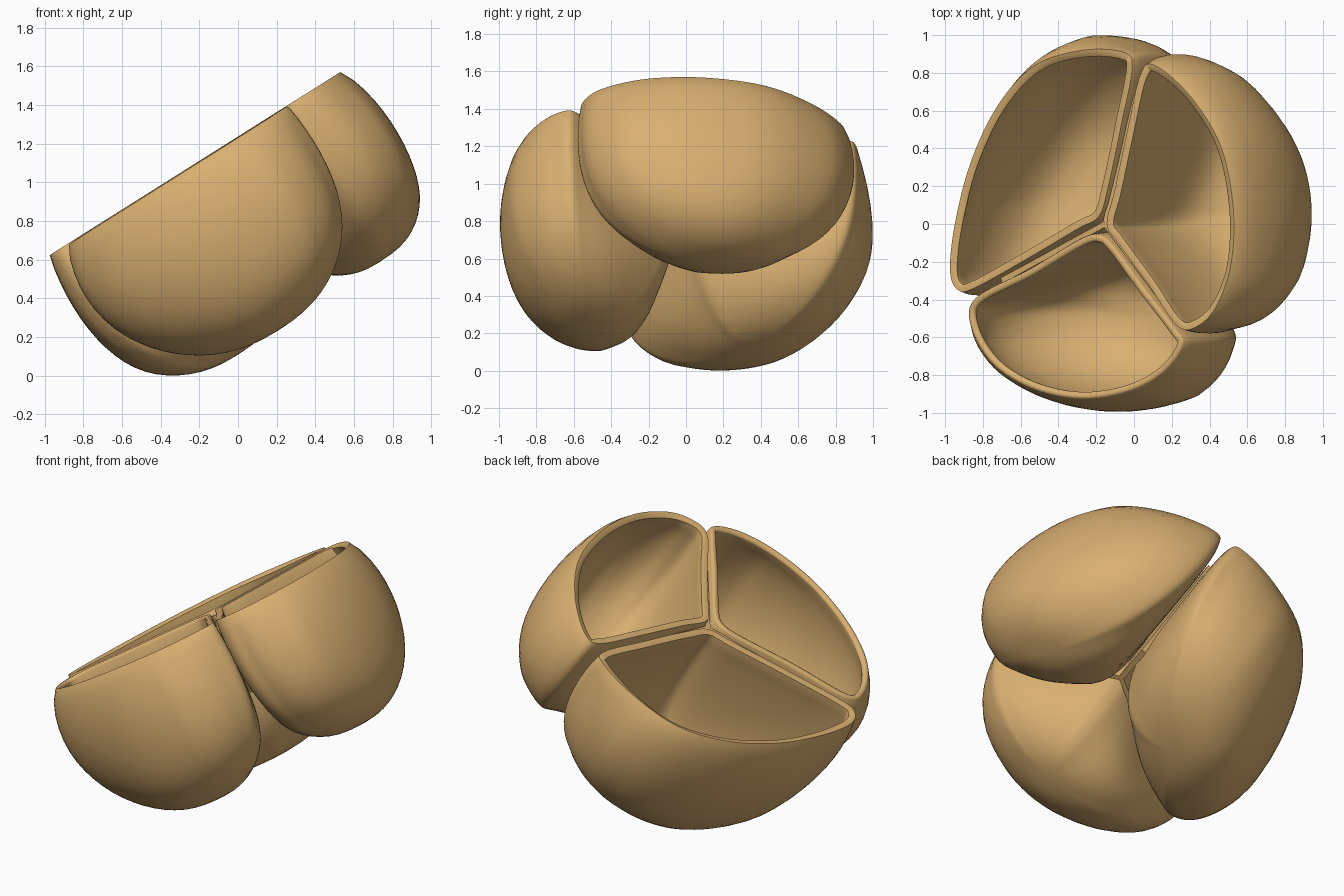
import bpy, bmesh
from math import sin, pi, radians
from mathutils import Vector, Matrix

cube = bpy.data.objects.get("Cube")
if cube:
    bpy.data.objects.remove(cube, do_unlink=True)

# Single husk colour
husk = bpy.data.materials.new("tan_husk")
husk.use_nodes = True
colour = (0.69, 0.43, 0.165, 1)
husk.diffuse_color = colour
husk.node_tree.nodes["Principled BSDF"].inputs["Base Color"].default_value = colour

# The open face is tilted; every part is built flat in this frame
FRAME = Matrix.Translation((-0.17, 0, 1.13)) @ Matrix.Rotation(radians(-32.2), 4, 'Y')
LEVELS = 20
STEPS = 6


def finish(name, bm):
    bmesh.ops.recalc_face_normals(bm, faces=bm.faces)
    mesh = bpy.data.meshes.new(name)
    bm.transform(FRAME)
    bm.to_mesh(mesh)
    bm.free()
    mesh.materials.append(husk)
    obj = bpy.data.objects.new(name, mesh)
    bpy.context.collection.objects.link(obj)
    return obj


def smooth_loop(points):
    """Closed spline through the outline points."""
    pts = [Vector(p) for p in points]
    n = len(pts)
    loop = []
    for i in range(n):
        a, b, c, d = (pts[(i + k) % n] for k in (-1, 0, 1, 2))
        for s in range(STEPS):
            t = s / STEPS
            loop.append(b + (c - a) * t / 2 + (a * 2 - b * 5 + c * 4 - d) * t * t / 2
                        + (b * 3 - a - c * 3 + d) * t ** 3 / 2)
    return loop


def soft_min(a, b):
    return (a ** -8 + b ** -8) ** (-1 / 8)


def make_lobe(name, outline, centre, half_depth, half_width, depth, lean):
    """Egg-shaped cup whose inner sides are pressed flat against its neighbours."""
    centre = Vector(centre)
    outward = centre.normalized()
    loop = smooth_loop(outline)
    bm = bmesh.new()
    rings = []
    for level in range(LEVELS):
        h = sin(pi / 2 * level / LEVELS)
        middle = centre + outward * lean * h * h
        ring = []
        for p in loop:
            arm = p - centre
            facing = arm.normalized().dot(outward)
            across = max(0, 1 - facing ** 2) ** 0.5
            egg = ((facing / half_depth) ** 2 + (across / half_width) ** 2) ** -0.5 / arm.length
            power = 2.35 + 0.45 * max(0, facing) ** 2
            shrink = (1 - h ** power) ** (1 / power)
            size = soft_min(1, egg * shrink) / soft_min(1, egg)
            swell = min(1, max(0.2, (facing + 0.15) / 0.6))
            size *= 1 + 0.2 * swell * sin(pi * h ** 0.75)
            q = middle + arm * size
            ring.append(bm.verts.new((q.x, q.y, -depth * h)))
        rings.append(ring)
    count = len(loop)
    for upper, lower in zip(rings, rings[1:]):
        for i in range(count):
            j = (i + 1) % count
            bm.faces.new((upper[i], upper[j], lower[j], lower[i]))
    tip = centre + outward * lean
    tip = bm.verts.new((tip.x, tip.y, -depth))
    for i in range(count):
        bm.faces.new((rings[-1][i], rings[-1][(i + 1) % count], tip))
    obj = finish(name, bm)
    # Wall thickness and a softened rim
    wall = obj.modifiers.new("wall", 'SOLIDIFY')
    wall.thickness = 0.04
    wall.offset = -1
    rim = obj.modifiers.new("soft_rim", 'BEVEL')
    rim.width = 0.014
    rim.segments = 2
    rim.limit_method = 'ANGLE'
    rim.angle_limit = radians(50)
    bpy.context.view_layer.objects.active = obj
    obj.select_set(True)
    bpy.ops.object.shade_smooth_by_angle(angle=radians(50))
    obj.select_set(False)


# Three open lobes around the shared axis
make_lobe("left_lobe",
          [(.03, 0), (.08, .18), (.16, .5), (.24, .79), (.33, .84), (.55, .68), (.74, .42), (.82, .1),
           (.81, -.2), (.72, -.43), (.6, -.54), (.47, -.54), (.29, -.32), (.1, -.1)],
          (.42, .12), .46, .71, .94, .05)
make_lobe("back_lobe",
          [(-.02, .04), (.04, .2), (.12, .52), (.19, .83), (.13, .91), (-.12, .92), (-.42, .84),
           (-.65, .63), (-.82, .33), (-.92, 0), (-.95, -.25), (-.9, -.35), (-.8, -.34), (-.5, -.2),
           (-.16, -.03)], (-.4, .34), .45, .8, .955, 0)
make_lobe("front_lobe",
          [(-.02, -.06), (-.14, -.08), (-.46, -.24), (-.79, -.39), (-.82, -.54), (-.68, -.74),
           (-.43, -.87), (-.13, -.92), (.16, -.88), (.38, -.78), (.5, -.64), (.44, -.54),
           (.26, -.34), (.07, -.12)], (-.16, -.52), .45, .68, .96, -.02)

# Thin webs filling the grooves between neighbouring lobes
for name, end in (("back_left_web", (.17, .68)), ("back_front_web", (-.66, -.3)),
                  ("front_left_web", (.37, -.43))):
    end = Vector((*end, 0))
    side = Vector((-end.y, end.x, 0)).normalized() * 0.015
    bm = bmesh.new()
    corners = [(Vector(), -.03), (end, -.05), (end, -.2), (end * 0.4, -.5), (Vector(), -.5)]
    face = bm.faces.new([bm.verts.new(p - side + Vector((0, 0, z))) for p, z in corners])
    walls = bmesh.ops.extrude_face_region(bm, geom=[face])["geom"]
    bmesh.ops.translate(bm, vec=side * 2, verts=[v for v in walls if isinstance(v, bmesh.types.BMVert)])
    finish(name, bm)
